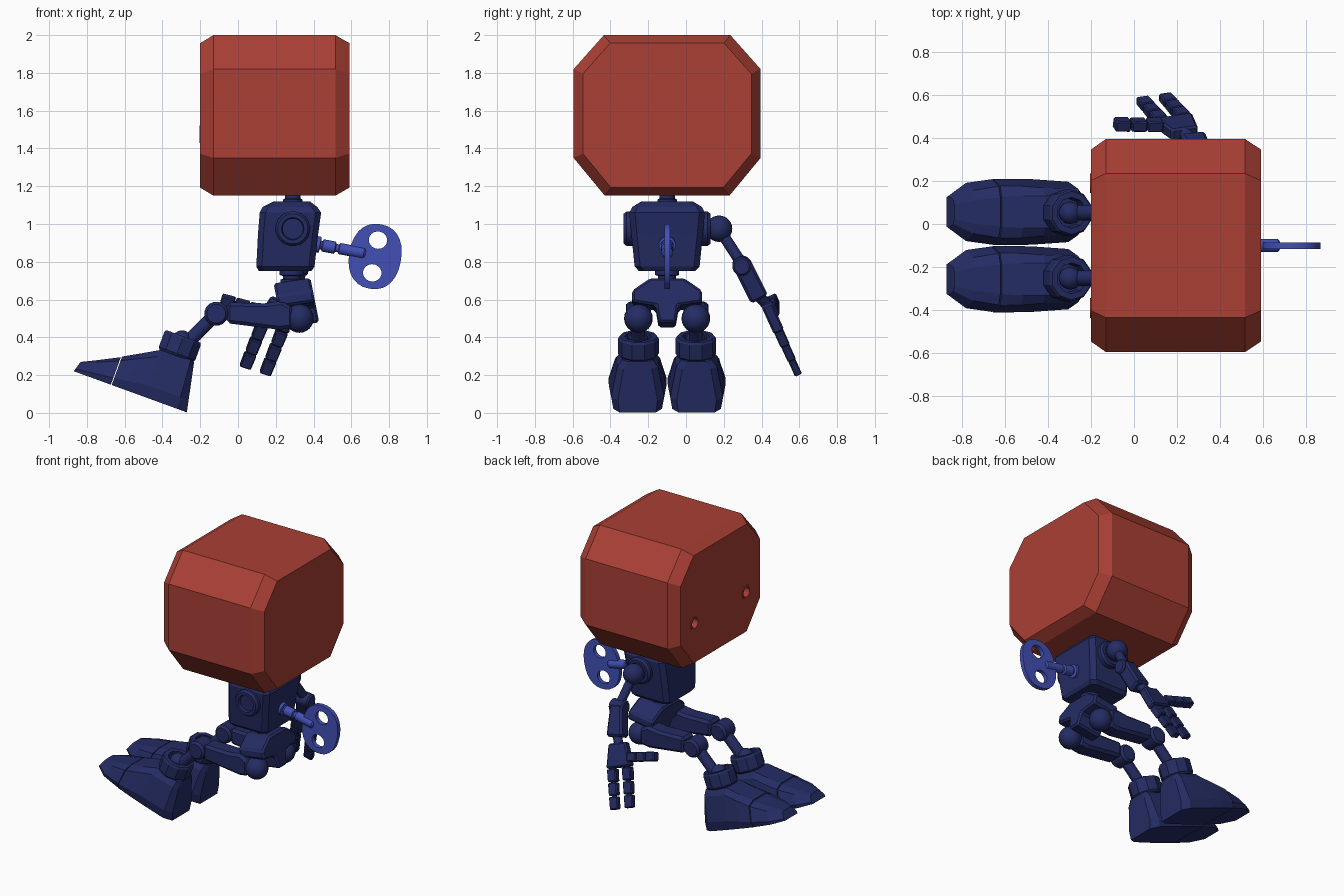
import bpy, bmesh
from math import sin, cos, pi, radians
from mathutils import Vector as V

if "Cube" in bpy.data.objects:
    bpy.data.objects.remove(bpy.data.objects["Cube"])


def material(name, rgb):
    m = bpy.data.materials.new(name)
    m.diffuse_color = (*rgb, 1)
    m.use_nodes = True
    m.node_tree.nodes["Principled BSDF"].inputs["Base Color"].default_value = m.diffuse_color
    return m


RED = material("red_paint", (0.40, 0.05, 0.035))
NAVY = material("navy_paint", (0.018, 0.025, 0.125))
BLUE = material("key_blue", (0.055, 0.08, 0.46))
MID = -0.1  # symmetry plane in y


def finish(name, bm, mat, smooth=False, bevel=0):
    bmesh.ops.recalc_face_normals(bm, faces=bm.faces)
    me = bpy.data.meshes.new(name)
    bm.to_mesh(me)
    bm.free()
    me.materials.append(mat)
    ob = bpy.data.objects.new(name, me)
    bpy.context.collection.objects.link(ob)
    if smooth:
        bpy.ops.object.select_all(action='DESELECT')
        ob.select_set(True)
        bpy.context.view_layer.objects.active = ob
        bpy.ops.object.shade_smooth_by_angle(angle=radians(35))
    if bevel:
        b = ob.modifiers.new("bevel", 'BEVEL')
        b.width, b.segments = bevel, 1
    return ob


def loft(name, rings, mat=NAVY, closed=False, **kw):
    """Skin a list of equal-length point rings; caps the ends unless closed."""
    bm = bmesh.new()
    rv = [[bm.verts.new(p) for p in r] for r in rings]
    n = len(rv[0])
    pairs = list(zip(rv, rv[1:])) + ([(rv[-1], rv[0])] if closed else [])
    for a, b in pairs:
        for i in range(n):
            bm.faces.new((a[i], a[(i + 1) % n], b[(i + 1) % n], b[i]))
    if not closed:
        bm.faces.new(rv[0])
        bm.faces.new(rv[-1])
    return finish(name, bm, mat, **kw)


def lathe(name, profile, origin, axis, seg=20, mat=NAVY, closed=False, smooth=True):
    """Revolve (radius, distance) pairs around an axis."""
    ax, o = V(axis).normalized(), V(origin)
    u = ax.cross(V((0, 1, 0)) if abs(ax.y) < .9 else V((1, 0, 0))).normalized()
    w = ax.cross(u)
    ang = [2 * pi * (i + .5) / seg for i in range(seg)]
    return loft(name, [[o + ax * t + (u * cos(a) + w * sin(a)) * r for a in ang] for r, t in profile],
                mat, closed, smooth=smooth)


def rod(name, p, q, r, seg=12):
    p, q = V(p), V(q)
    return lathe(name, [(r, 0), (r, (q - p).length)], p, q - p, seg)


def ball(name, c, r):
    bm = bmesh.new()
    bmesh.ops.create_uvsphere(bm, u_segments=20, v_segments=12, radius=r)
    bmesh.ops.translate(bm, verts=bm.verts, vec=c)
    return finish(name, bm, NAVY, smooth=True)


def beam(name, p, q, across, w0, w1, thick, bevel=.006):
    """Tapered box from p to q; width runs along 'across'."""
    p, q = V(p), V(q)
    d = (q - p).normalized()
    a = (V(across) - d * d.dot(V(across))).normalized()
    t = d.cross(a) * thick / 2
    return loft(name, [[c + a * w / 2 + t, c - a * w / 2 + t, c - a * w / 2 - t, c + a * w / 2 - t]
                       for c, w in ((p, w0), (q, w1))], bevel=bevel)


# Head: chamfered octagonal block
octa = [(-.335, .425), (.335, .425), (.495, .245), (.495, -.225),
        (.33, -.425), (-.33, -.425), (-.495, -.225), (-.495, .245)]
head = loft("head", [[(x, MID + y * k, 1.575 + z * k) for y, z in octa]
                     for x, k in ((-.2, .9), (-.13, 1), (.515, 1), (.59, .9))], RED)

# Eye recesses with rims and inner pins
for s, label in ((-1, "right"), (1, "left")):
    c = (-.25, MID + s * .29, 1.475)
    cut = lathe("eye_cutter", [(.04, 0), (.04, .12)], c, (1, 0, 0), mat=RED)
    cut.hide_render = True
    mod = head.modifiers.new("eye", 'BOOLEAN')
    mod.object, mod.operation, mod.solver = cut, 'DIFFERENCE', 'EXACT'
    bpy.context.view_layer.objects.active = head
    bpy.ops.object.modifier_apply(modifier=mod.name)
    bpy.data.objects.remove(cut)
    lathe(label + "_eye_rim", [(.034, .045), (.046, .045), (.046, .07), (.034, .07)], c, (1, 0, 0),
          mat=RED, closed=True)
    lathe(label + "_eye_pin", [(.018, .085), (.018, .125)], c, (1, 0, 0), mat=RED)

# Neck and waist
lathe("neck", [(.052, 0), (.052, .03), (.042, .035), (.042, .05), (.052, .055), (.052, .1)],
      (.29, MID, 1.1), (0, 0, 1))
lathe("waist", [(.062, 0), (.062, .025), (.048, .03), (.048, .045), (.065, .05), (.065, .09)],
      (.285, MID, .68), (0, 0, 1))


# Torso: stacked rectangles with clipped corners
def slab(z, x0, x1, h, c=.03):
    return [(x, MID + y, z) for x, y in
            ((x0 + c, -h), (x1 - c, -h), (x1, -h + c), (x1, h - c),
             (x1 - c, h), (x0 + c, h), (x0, h - c), (x0, -h + c))]


loft("torso", [slab(*a) for a in ((.752, .11, .39, .15), (.775, .097, .405, .172), (.95, .106, .425, .19),
                                  (1.06, .115, .44, .2), (1.09, .13, .42, .185), (1.12, .19, .38, .135))])

# Shoulder sockets on both sides; only one arm is fitted
for s, label in ((-1, "right"), (1, "left")):
    lathe(label + "_shoulder_socket", [(.092, 0), (.092, .045), (.08, .06), (.06, .06), (.055, .04)],
          (.29, MID + s * .17, .975), (0, s, 0))

# Pelvis, tilted slightly
half = [(.09, .70), (.185, .635), (.185, .575), (.06, .555), (.045, .465)]
prof = half + [(-y, z) for y, z in reversed(half)]
loft("pelvis", [[(x + .2 * (.64 - z), MID + y, z + .15 * (x - .3)) for y, z in prof] for x in (.2, .395)],
     bevel=.012)

# Legs
H = V((-.285, 0, .008))          # heel bottom
U, W = V((-.94, 0, .342)), V((.342, 0, .94))


def boot_ring(y0, ub, ut, h, b, t, flat):
    pts = [(.92 * b, 0), (b, .24), (t, .86), (flat, 1)]
    pts += [(-y, k) for y, k in reversed(pts)]
    return [H + U * (ub + (ut - ub) * k) + W * (h * k) + V((0, y0 + y, 0)) for y, k in pts]


thigh = [(-.06, .585), (.14, .58), (.23, .592), (.29, .56), (.29, .45), (.22, .44), (-.06, .475)]
for s, label in ((-1, "right"), (1, "left")):
    y = MID + s * .152
    knee, ankle = V((-.115, y, .525)), H + U * .14 + W * .36 + V((0, y, 0))
    ball(label + "_hip_ball", (.325, y, .5), .076)
    loft(label + "_thigh", [[(x, y + d, z) for x, z in thigh] for d in (-.062, .062)], bevel=.018)
    lathe(label + "_knee", [(.05, -.066), (.064, -.05), (.064, .05), (.05, .066)], knee, (0, 1, 0), 16)
    rod(label + "_shin", knee, ankle - W * .08, .037)
    ball(label + "_ankle_ball", ankle - W * .01, .052)
    lathe(label + "_boot_cuff", [(.098, .262), (.108, .275), (.108, .36), (.1, .372), (.072, .372), (.066, .32)],
          H + U * .14 + V((0, y, 0)), W, 10, smooth=False)
    yb = MID + s * .156
    loft(label + "_boot", [boot_ring(yb, *a) for a in (
        (-.015, .04, .265, .105, .075, .05), (.04, .06, .268, .14, .108, .08),
        (.22, .23, .262, .152, .112, .075), (.32, .32, .21, .154, .12, .075), (.408, .408, .16, .154, .122, .07))])
    loft(label + "_boot_toe", [boot_ring(yb, *a) for a in (
        (.413, .413, .155, .152, .12, .068), (.54, .52, .1, .135, .1, .055), (.622, .605, .058, .075, .055, .035))])

# Left arm
shoulder, elbow = V((.29, .175, .975)), V((.32, .295, .79))
ball("shoulder_ball", shoulder, .07)
rod("upper_arm", shoulder, elbow, .03)
lathe("elbow", [(.04, -.055), (.05, -.045), (.05, .045), (.04, .055)], elbow - V((0, 0, .01)), (1, 0, -.1), 16)
wrist = V((.272, .385, .61))
beam("forearm", elbow + (wrist - elbow) * -.02, wrist, (1, 0, 0), .09, .12, .1, .014)
P = V((.24, .415, .6))
F = V((-.341, .387, -.857))                       # finger direction
A = F.cross(V((0, .91, .41))).normalized()        # across the hand
A = A if A.x > 0 else -A
rod("wrist", wrist - F * .02, P + F * .03, .03)
beam("palm", P + F * .01, P + F * .17, A, .13, .185, .06, .01)
for i, off in enumerate((-.056, .056)):
    for j in range(3):
        a = P + A * off + F * (.175 + .09 * j)
        beam(f"finger_{i + 1}_segment_{j + 1}", a, a + F * .083, A, .066, .062, .052 - .006 * j)
    rod(f"finger_{i + 1}_pin", P + A * off + F * .15, P + A * off + F * .4, .018, 8)
T0, T1 = V((.13, .46, .535)), V((-.095, .463, .6))
for j in range(3):
    a, b = T0.lerp(T1, j / 3), T0.lerp(T1, (j + .94) / 3)
    beam(f"thumb_segment_{j + 1}", a, b, F, .064, .06, .052)
rod("thumb_pin", T0, T0.lerp(T1, .9), .018, 8)

# Wind-up key: stepped shaft
lathe("key_shaft", [(.045, 0), (.045, .03), (.024, .032), (.024, .04), (.034, .045), (.034, .11), (.022, .115),
                    (.022, .13), (.031, .135), (.031, .265), (.022, .275)], (.405, MID, .895), (1, 0, -.19), 12, BLUE)

# Key bow: flat oval plate with two holes
cu = bpy.data.curves.new("key_bow_outline", 'CURVE')
cu.dimensions, cu.fill_mode, cu.extrude = '2D', 'BOTH', .015
tilt = radians(-10)


def outline(rx, rz, cz, n, e):
    sp = cu.splines.new('POLY')
    sp.points.add(n - 1)
    sp.use_cyclic_u = True
    for i, p in enumerate(sp.points):
        c, s = cos(2 * pi * i / n), sin(2 * pi * i / n)
        x, z = rx * abs(c) ** e * (1 if c > 0 else -1), cz + rz * abs(s) ** e * (1 if s > 0 else -1)
        p.co = (x * cos(tilt) - z * sin(tilt), x * sin(tilt) + z * cos(tilt), 0, 1)


outline(.138, .173, 0, 28, .88)
outline(.049, .046, .088, 18, 1)
outline(.049, .046, -.088, 18, 1)
tmp = bpy.data.objects.new("key_bow_curve", cu)
bpy.context.collection.objects.link(tmp)
bpy.context.view_layer.update()
me = bpy.data.meshes.new_from_object(tmp.evaluated_get(bpy.context.evaluated_depsgraph_get()))
bpy.data.objects.remove(tmp)
me.materials.clear()
me.materials.append(BLUE)
bow = bpy.data.objects.new("key_bow", me)
bow.location, bow.rotation_euler = (.726, MID, .828), (pi / 2, 0, 0)
bpy.context.collection.objects.link(bow)
